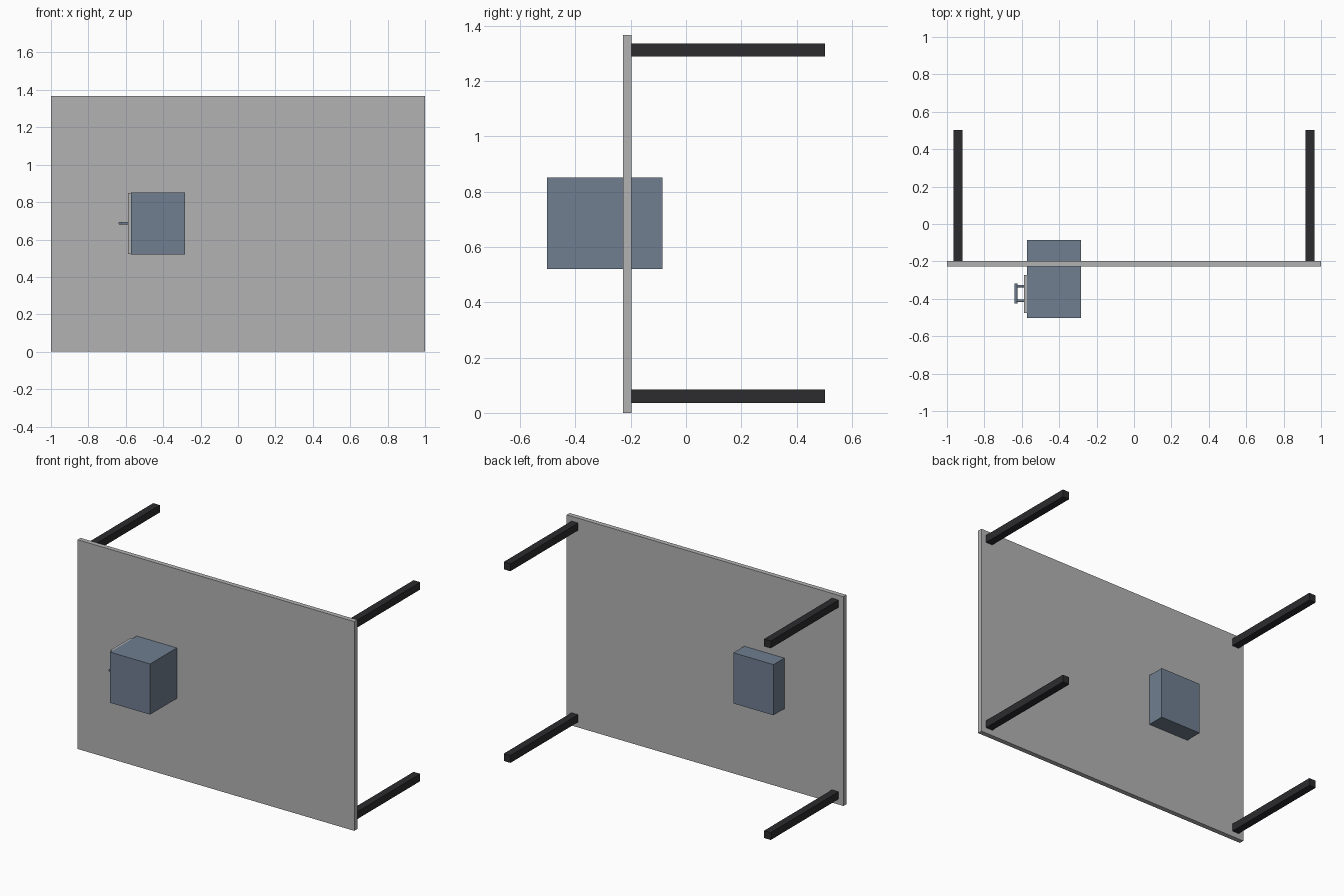
import bpy
import math
from mathutils import Vector

cube = bpy.data.objects.get("Cube")
if cube:
    bpy.data.objects.remove(cube, do_unlink=True)


def material(name, color):
    mat = bpy.data.materials.new(name)
    mat.use_nodes = True
    rgba = (*color, 1)
    mat.diffuse_color = rgba
    mat.node_tree.nodes["Principled BSDF"].inputs["Base Color"].default_value = rgba
    return mat


light_grey = material("light grey", (0.45, 0.45, 0.45))
slate_blue = material("slate blue", (0.16, 0.21, 0.28))
charcoal = material("charcoal", (0.025, 0.025, 0.028))


def box(name, low, high, mat):
    low, high = Vector(low), Vector(high)
    bpy.ops.mesh.primitive_cube_add(size=1, location=(low + high) / 2)
    obj = bpy.context.object
    obj.name = name
    obj.scale = high - low
    bpy.ops.object.transform_apply(location=False, rotation=False, scale=True)
    obj.data.materials.append(mat)


def rod(name, start, end, radius, mat):
    start, end = Vector(start), Vector(end)
    axis = end - start
    bpy.ops.mesh.primitive_cylinder_add(
        vertices=16, radius=radius, depth=axis.length, location=(start + end) / 2,
        rotation=axis.to_track_quat("Z", "Y").to_euler())
    obj = bpy.context.object
    obj.name = name
    bpy.ops.object.shade_smooth_by_angle(angle=math.radians(40))
    obj.data.materials.append(mat)


# Upright table top
box("table_top", (-1, -0.228, 0), (1, -0.197, 1.367), light_grey)

# Four square legs pointing backward
for side, x in (("right", -0.941), ("left", 0.941)):
    for level, z in (("lower", 0.06), ("upper", 1.312)):
        box(f"{level}_{side}_leg", (x - 0.024, -0.197, z - 0.024),
            (x + 0.024, 0.503, z + 0.024), charcoal)

# Cabinet passing through the table top, with its drawer front
box("cabinet", (-0.573, -0.503, 0.521), (-0.283, -0.085, 0.852), slate_blue)
box("drawer_front", (-0.589, -0.477, 0.523), (-0.573, -0.272, 0.850), light_grey)

# Handle: two posts joined by a bar
for end, y in (("front", -0.411), ("back", -0.332)):
    rod(f"{end}_handle_post", (-0.589, y, 0.686), (-0.632, y, 0.686), 0.007, slate_blue)
rod("handle_bar", (-0.631, -0.425, 0.686), (-0.631, -0.318, 0.686), 0.008, slate_blue)
